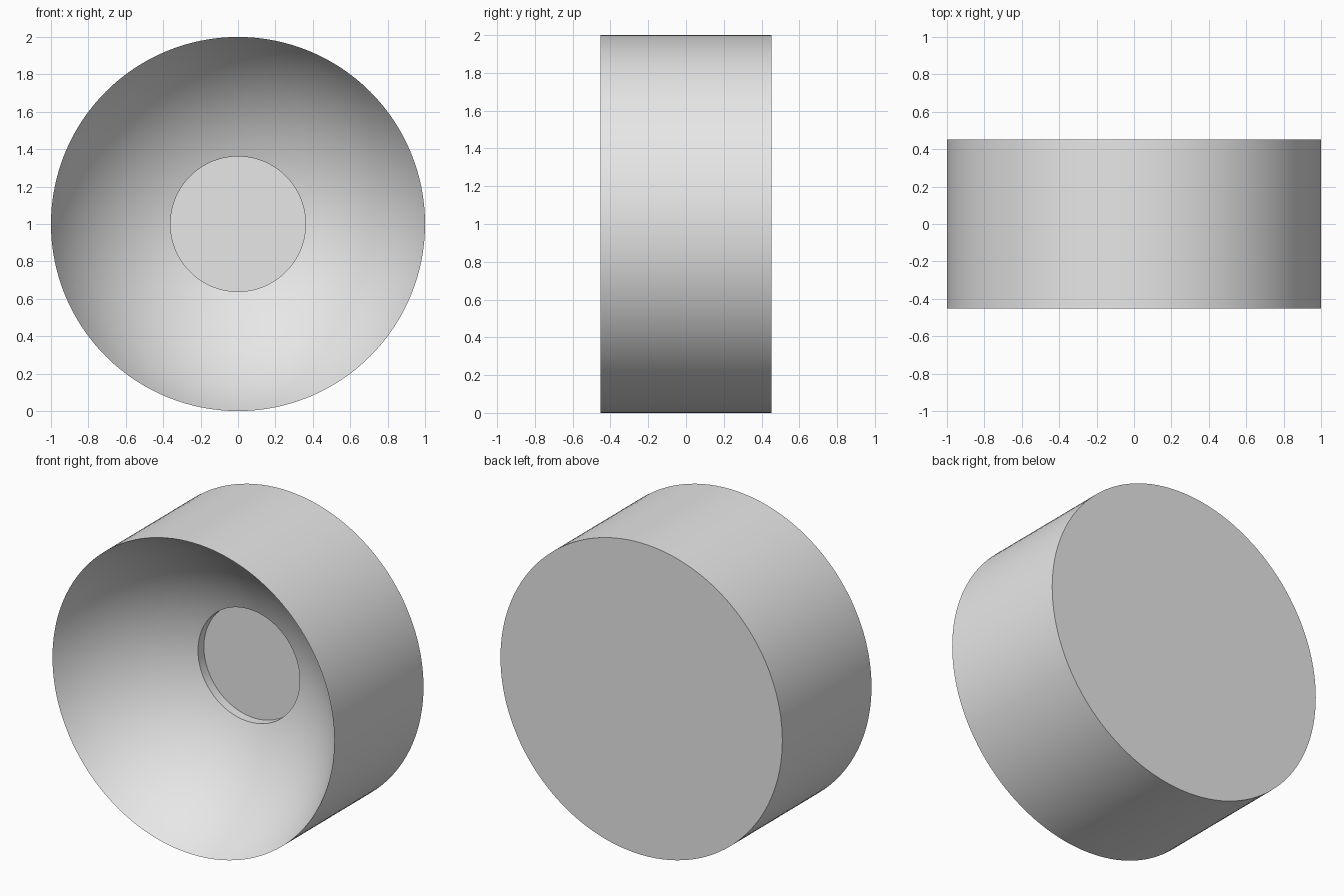
import bpy, bmesh
from math import sqrt, pi, radians
from mathutils import Vector

if "Cube" in bpy.data.objects:
    bpy.data.objects.remove(bpy.data.objects["Cube"], do_unlink=True)

SEGMENTS = 128
HALF_DEPTH = 0.452
HUB_RADIUS, HUB_RIM_Y, HUB_FLOOR_Y = 0.361, 0.11, 0.17

# Plain grey material
grey = bpy.data.materials.new("light_grey")
grey.use_nodes = True
grey.diffuse_color = (0.8, 0.8, 0.8, 1)
grey.node_tree.nodes["Principled BSDF"].inputs["Base Color"].default_value = (0.8, 0.8, 0.8, 1)

# Spherical bowl running from the sharp front edge to the hub recess
rise = HUB_RIM_Y + HALF_DEPTH
centre = (1 - HUB_RADIUS ** 2 - rise ** 2) / (2 * rise)
sphere_radius = sqrt(centre ** 2 + 1)


def bowl_y(r):
    return sqrt(sphere_radius ** 2 - r ** 2) - centre - HALF_DEPTH


STEPS = 24
bowl = []
for i in range(STEPS + 1):
    r = 1 + (HUB_RADIUS - 1) * i / STEPS
    bowl.append((r, bowl_y(r)))

# Full half-section: back centre, outer wall, bowl, hub recess floor
profile = [(0, HALF_DEPTH), (1, HALF_DEPTH)] + bowl + [(HUB_RADIUS, HUB_FLOOR_Y), (0, HUB_FLOOR_Y)]

# Revolve the section around the front-to-back axis
bm = bmesh.new()
verts = [bm.verts.new((r, y, 1)) for r, y in profile]
edges = [bm.edges.new(pair) for pair in zip(verts, verts[1:])]
bmesh.ops.spin(bm, geom=verts + edges, cent=Vector((0, 0, 1)), axis=Vector((0, 1, 0)),
               angle=2 * pi, steps=SEGMENTS, use_merge=False, use_duplicate=False)
bmesh.ops.remove_doubles(bm, verts=bm.verts, dist=0.0001)
bmesh.ops.recalc_face_normals(bm, faces=bm.faces)
mesh = bpy.data.meshes.new("dished_drum")
bm.to_mesh(mesh)
bm.free()
mesh.materials.append(grey)

drum = bpy.data.objects.new("dished_drum", mesh)
bpy.context.collection.objects.link(drum)

# Smooth curved walls, sharp rims
bpy.ops.object.select_all(action="DESELECT")
drum.select_set(True)
bpy.context.view_layer.objects.active = drum
bpy.ops.object.shade_smooth_by_angle(angle=radians(30))
